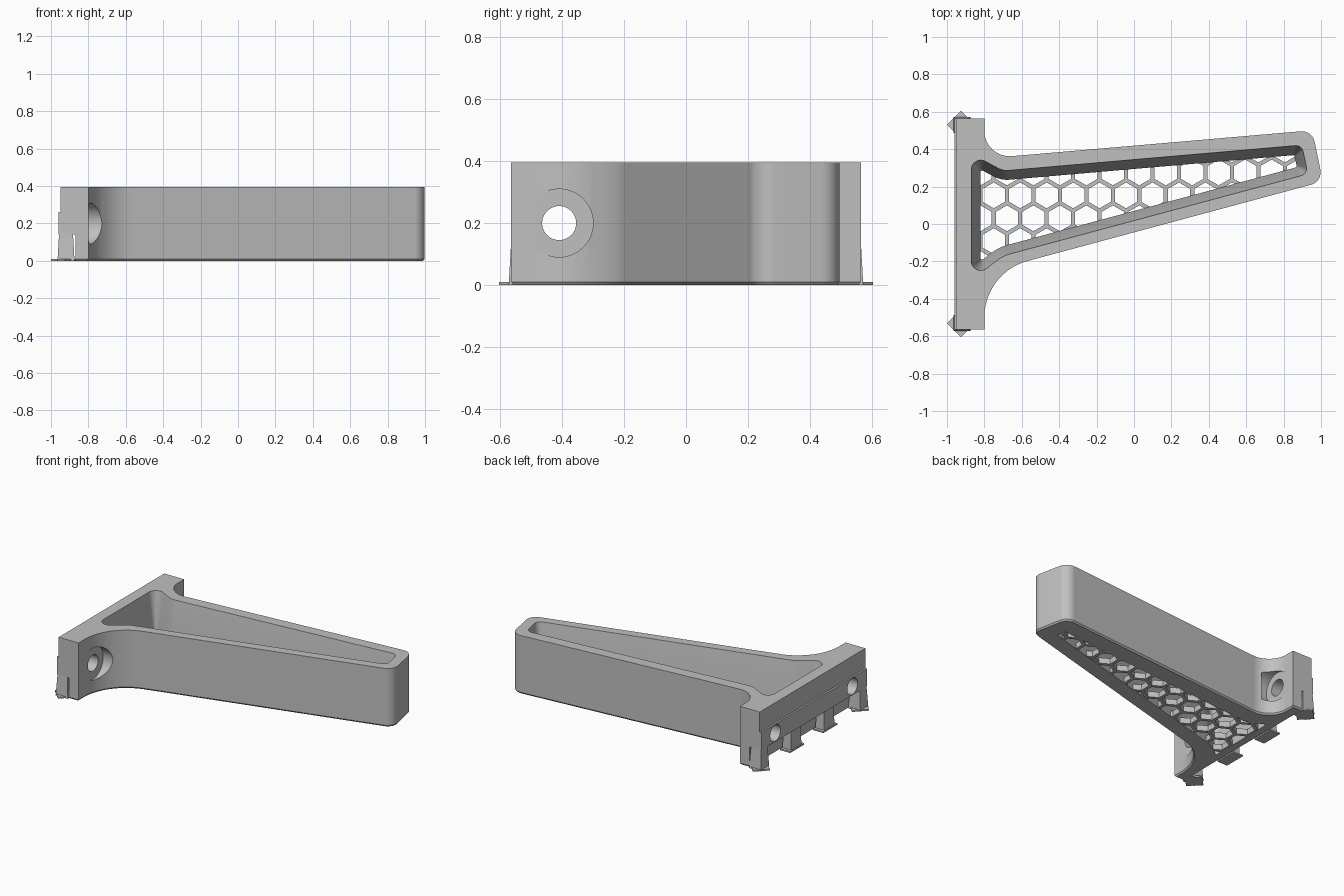
import bpy, bmesh, math
from mathutils import Vector, Matrix

if "Cube" in bpy.data.objects:
    bpy.data.objects.remove(bpy.data.objects["Cube"], do_unlink=True)

gray = bpy.data.materials.new("plain_gray")
gray.use_nodes = True
COLOR = (0.53, 0.53, 0.53, 1)
gray.diffuse_color = COLOR
gray.node_tree.nodes["Principled BSDF"].inputs["Base Color"].default_value = COLOR

HEIGHT = 0.395
FLOOR = 0.04
DRAFT = 0.05


def outline(corners, inset=0.0, steps=10):
    """Counterclockwise (x, y, radius) corners -> inset, rounded polygon."""
    pts = [Vector(c[:2]) for c in corners]
    n = len(pts)
    moved, radii = [], []
    for i, p in enumerate(pts):
        e1 = (p - pts[i - 1]).normalized()
        e2 = (pts[(i + 1) % n] - p).normalized()
        n1, n2 = Vector((-e1.y, e1.x)), Vector((-e2.y, e2.x))
        moved.append(p + (n1 + n2) * (inset / (1 + n1.dot(n2))))
        r = corners[i][2]
        convex = e1.x * e2.y - e1.y * e2.x > 0
        radii.append(max(r - inset if convex else r + inset, 0.008) if r else 0)
    result = []
    for i, p in enumerate(moved):
        r = radii[i]
        if not r:
            result.append(p)
            continue
        u = (moved[i - 1] - p).normalized()
        v = (moved[(i + 1) % n] - p).normalized()
        half = u.angle(v) / 2
        t = r / math.tan(half)
        c = p + (u + v).normalized() * (r / math.sin(half))
        a, b = p + u * t - c, p + v * t - c
        result += [c + a.lerp(b, k / steps).normalized() * r for k in range(steps + 1)]
    return result


def new_object(name, bm, helper=False):
    bmesh.ops.recalc_face_normals(bm, faces=bm.faces)
    mesh = bpy.data.meshes.new(name)
    bm.to_mesh(mesh)
    bm.free()
    mesh.materials.append(gray)
    ob = bpy.data.objects.new(name, mesh)
    bpy.context.collection.objects.link(ob)
    ob.hide_render = helper
    return ob


def loft(bm, rings):
    """Closed solid through (polygon, z) rings of equal length."""
    rows = [[bm.verts.new((p.x, p.y, z)) for p in poly] for poly, z in rings]
    n = len(rows[0])
    for low, high in zip(rows, rows[1:]):
        for i in range(n):
            j = (i + 1) % n
            bm.faces.new((low[i], low[j], high[j], high[i]))
    bm.faces.new(rows[0][::-1])
    bm.faces.new(rows[-1])


def box(bm, x0, x1, y0, y1, z0, z1, flare=0.0):
    def rect(f):
        return [Vector(p) for p in ((x0 - f, y0 - f), (x1 + f, y0 - f),
                                    (x1 + f, y1 + f), (x0 - f, y1 + f))]
    loft(bm, [(rect(flare), z0), (rect(0), z1)])


def rod(bm, x0, x1, y, z, r):
    place = Matrix.Translation(((x0 + x1) / 2, y, z)) @ Matrix.Rotation(math.pi / 2, 4, "Y")
    bmesh.ops.create_cone(bm, cap_ends=True, segments=48, radius1=r, radius2=r,
                          depth=x1 - x0, matrix=place)


def cut(target, bm):
    """Subtract a solid from the target, then drop the cutter."""
    tool = new_object("cutter", bm, helper=True)
    mod = target.modifiers.new("cut", "BOOLEAN")
    mod.operation, mod.solver, mod.object = "DIFFERENCE", "EXACT", tool
    bpy.context.view_layer.objects.active = target
    bpy.ops.object.modifier_apply(modifier=mod.name)
    bpy.data.objects.remove(tool, do_unlink=True)


def smooth(ob):
    bpy.ops.object.select_all(action="DESELECT")
    ob.select_set(True)
    bpy.context.view_layer.objects.active = ob
    bpy.ops.object.shade_smooth_by_angle(angle=math.radians(30))


# Bracket body: wall plate and tapering arm
BODY = [(-0.96, -0.565, 0), (-0.80, -0.565, 0), (-0.80, -0.26, 0.31),
        (1.01, 0.227, 0.07), (0.953, 0.501, 0.07), (-0.80, 0.35, 0.135),
        (-0.80, 0.565, 0), (-0.96, 0.565, 0)]
bm = bmesh.new()
loft(bm, [(outline(BODY, 0.008), 0), (outline(BODY), 0.01), (outline(BODY), HEIGHT)])
body = new_object("bracket_body", bm)

# Drafted cavity inside the arm
CAVITY = [(-0.87, -0.30, 0.05), (-0.70, -0.17, 0.2), (0.93, 0.268, 0.04),
          (0.897, 0.422, 0.04), (-0.70, 0.284, 0.1), (-0.87, 0.375, 0.05)]
floor_edge = outline(CAVITY, DRAFT)
bm = bmesh.new()
loft(bm, [(floor_edge, -0.02), (floor_edge, FLOOR),
          (outline(CAVITY), HEIGHT), (outline(CAVITY), HEIGHT + 0.02)])
cut(body, bm)

# Notch under the back of the plate, and the shallow step above the lip
bm = bmesh.new()
box(bm, -1.1, -0.87, -0.7, 0.7, -0.1, 0.14)
cut(body, bm)
bm = bmesh.new()
box(bm, -1.1, -0.948, -0.7, 0.7, 0.26, 0.5)
cut(body, bm)

# Screw holes with counterbores
for y, end, bore in ((-0.41, -0.5, 0.11), (0.415, -0.71, 0.105)):
    bm = bmesh.new()
    rod(bm, -0.80, end, y, 0.2, bore)
    cut(body, bm)
    bm = bmesh.new()
    rod(bm, -1.1, -0.79, y, 0.2, 0.055)
    cut(body, bm)
smooth(body)

# Honeycomb floor
bm = bmesh.new()
panel_edge = outline(CAVITY, DRAFT - 0.01)
loft(bm, [(panel_edge, 0.001), (panel_edge, FLOOR)])
floor = new_object("honeycomb_floor", bm)
PITCH = 0.1415
bm = bmesh.new()
for row in range(-1, 5):
    for col in range(-1, 14):
        x = -0.75 + PITCH * (col + 0.5 * (row % 2))
        y = -0.092 + PITCH * math.sqrt(0.75) * row
        hexagon = [Vector((x + 0.069 * math.sin(k * math.pi / 3),
                           y - 0.069 * math.cos(k * math.pi / 3))) for k in range(6)]
        loft(bm, [(hexagon, -0.05), (hexagon, 0.1)])
cut(floor, bm)

# Posts under the lip: diamond feet at the ends, square feet between
for i, y in enumerate((-0.53, -0.177, 0.177, 0.53)):
    bm = bmesh.new()
    if i in (0, 3):
        box(bm, -0.957, -0.882, y - 0.035, y + 0.035, 0, 0.14, 0.008)
        foot = [Vector((-0.925 + 0.075 * math.cos(k * math.pi / 2),
                        y + 0.075 * math.sin(k * math.pi / 2))) for k in range(4)]
        loft(bm, [(foot, 0), (foot, 0.01)])
    else:
        box(bm, -0.945, -0.89, y - 0.05, y + 0.05, 0, 0.14, 0.006)
        box(bm, -0.957, -0.88, y - 0.075, y + 0.075, 0, 0.01)
    new_object(f"support_post_{i + 1}", bm)
